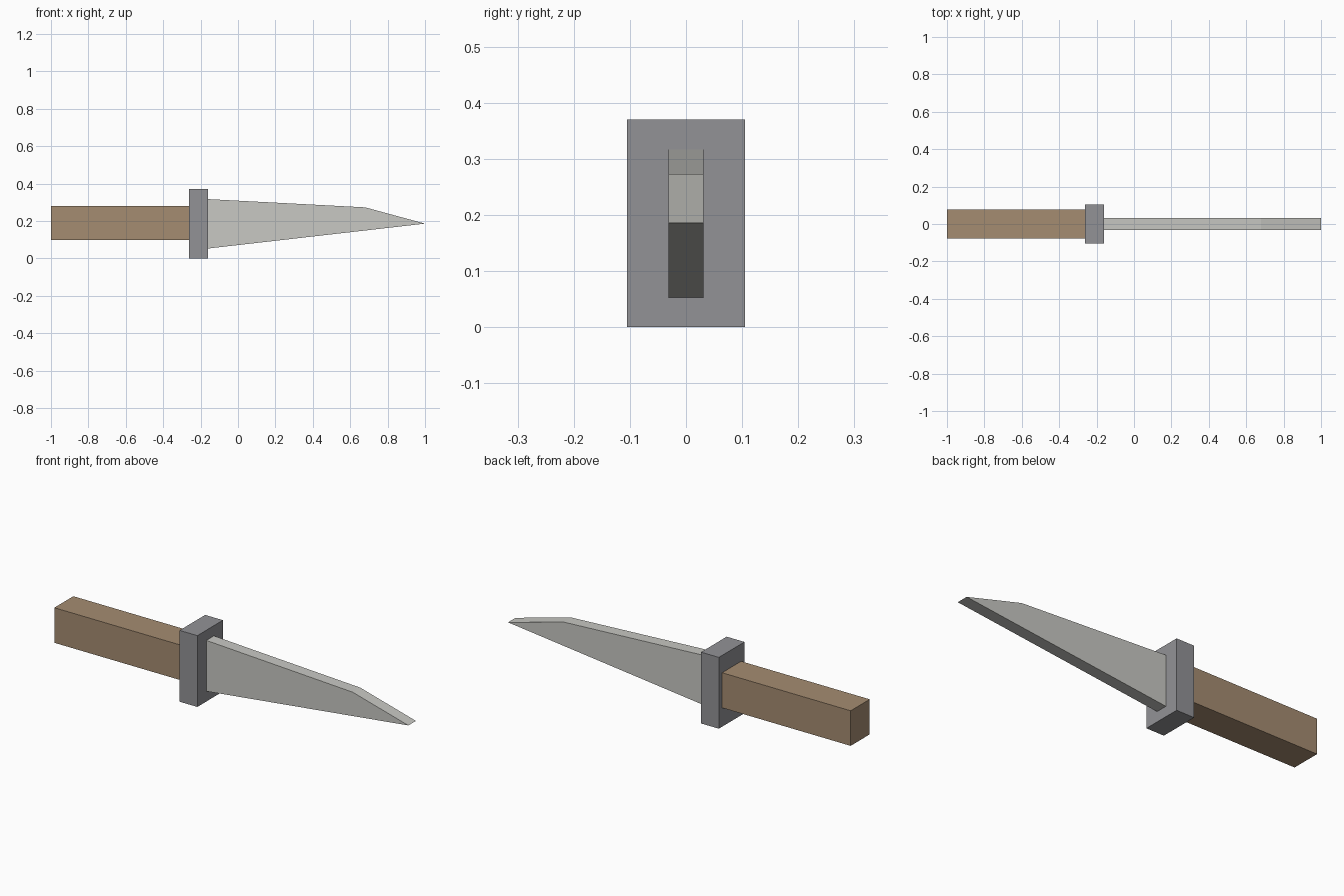
import bpy

if "Cube" in bpy.data.objects:
    bpy.data.objects.remove(bpy.data.objects["Cube"])


def material(name, rgb):
    mat = bpy.data.materials.new(name)
    mat.diffuse_color = (*rgb, 1)
    mat.use_nodes = True
    mat.node_tree.nodes["Principled BSDF"].inputs["Base Color"].default_value = mat.diffuse_color
    return mat


def slab(name, profile, half_depth, mat):
    """Extrude an x-z outline (counter-clockwise from the front) along y."""
    n = len(profile)
    verts = [(x, y, z) for y in (-half_depth, half_depth) for x, z in profile]
    faces = [tuple(range(n)), tuple(reversed(range(n, 2 * n)))]
    faces += [(i, i + n, (i + 1) % n + n, (i + 1) % n) for i in range(n)]
    mesh = bpy.data.meshes.new(name)
    mesh.from_pydata(verts, [], faces)
    mesh.materials.append(mat)
    obj = bpy.data.objects.new(name, mesh)
    bpy.context.collection.objects.link(obj)
    return obj


def rect(x0, x1, z0, z1):
    return [(x0, z0), (x1, z0), (x1, z1), (x0, z1)]


wood = material("brown_wood", (0.376, 0.262, 0.165))
steel = material("grey_steel", (0.288, 0.288, 0.305))
pale = material("pale_steel", (0.578, 0.578, 0.546))

# Square wooden grip
slab("handle", rect(-1.0, -0.262, 0.098, 0.28), 0.078, wood)
# Crossguard block
slab("guard", rect(-0.262, -0.16, 0.0, 0.37), 0.105, steel)
# Tapered blade with an angled tip
slab("blade", [(-0.16, 0.053), (1.0, 0.186), (0.68, 0.273), (-0.16, 0.317)], 0.031, pale)
